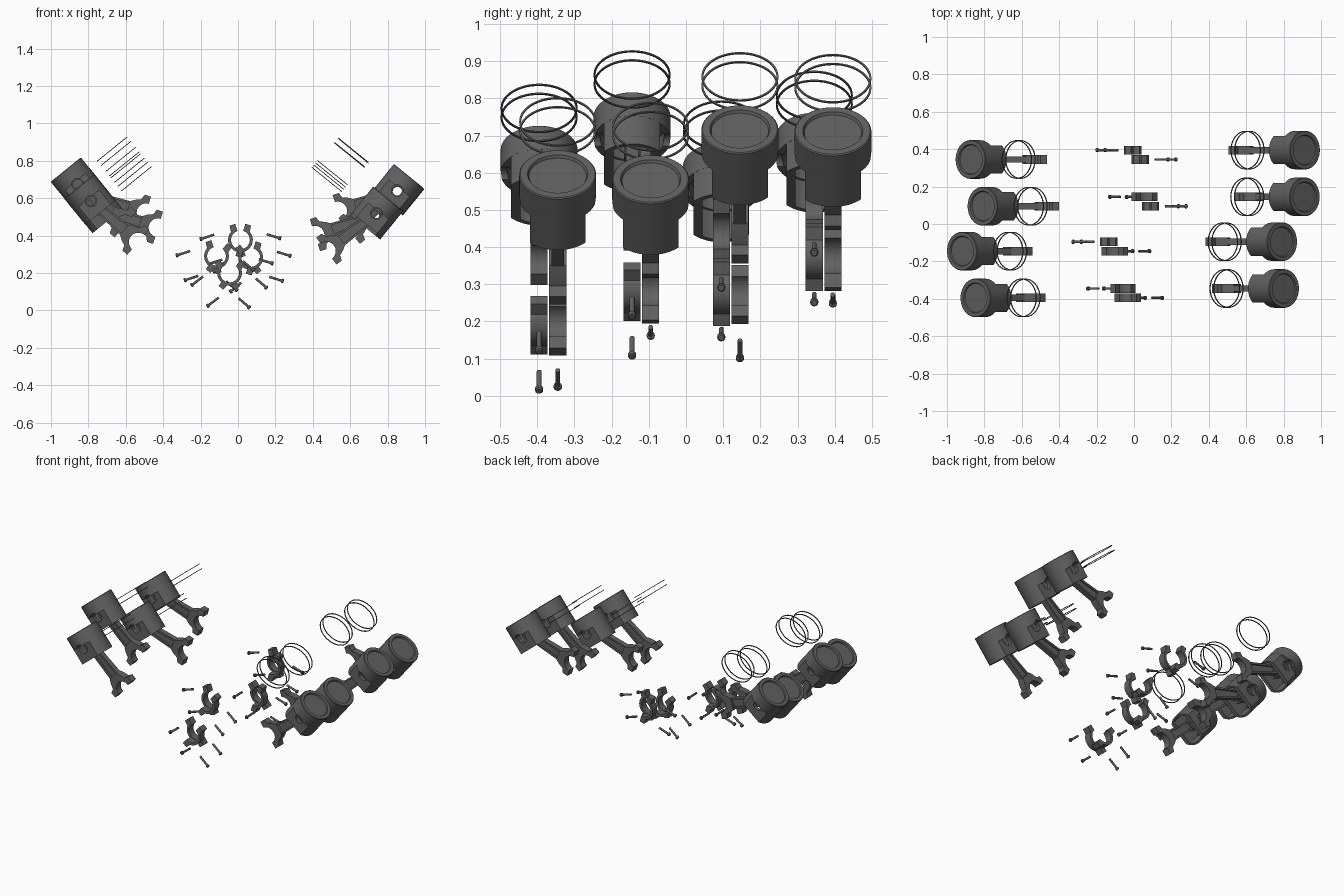
import bpy, bmesh, math
from mathutils import Matrix, Vector

if "Cube" in bpy.data.objects:
    bpy.data.objects.remove(bpy.data.objects["Cube"])

metal = bpy.data.materials.new("dark_grey_metal")
metal.diffuse_color = (0.12, 0.12, 0.12, 1)
metal.use_nodes = True
metal.node_tree.nodes["Principled BSDF"].inputs["Base Color"].default_value = metal.diffuse_color
scene = bpy.context.scene.collection


def evaluated(ob):
    """Mesh copy of a temporary object with modifiers applied; removes the object."""
    scene.objects.link(ob)
    dg = bpy.context.evaluated_depsgraph_get()
    dg.update()
    me = bpy.data.meshes.new_from_object(ob.evaluated_get(dg))
    bpy.data.objects.remove(ob)
    return me


def plate(outlines, z0, z1):
    """Extruded flat profile; extra outlines become holes."""
    cu = bpy.data.curves.new("profile", 'CURVE')
    cu.dimensions, cu.fill_mode, cu.extrude = '2D', 'BOTH', (z1 - z0) / 2
    for pts in outlines:
        sp = cu.splines.new('POLY')
        sp.points.add(len(pts) - 1)
        for p, (x, y) in zip(sp.points, pts):
            p.co = (x, y, 0, 1)
        sp.use_cyclic_u = True
    me = evaluated(bpy.data.objects.new("profile", cu))
    me.transform(Matrix.Translation((0, 0, (z0 + z1) / 2)))
    return me


def lathe(profile, n, closed=False):
    """Spin (radius, z) points about z; open ends are capped."""
    bm = bmesh.new()
    rings = [[bm.verts.new((r * math.cos(a), r * math.sin(a), z))
              for a in (2 * math.pi * i / n for i in range(n))] for r, z in profile]
    pairs = list(zip(rings, rings[1:]))
    if closed:
        pairs.append((rings[-1], rings[0]))
    else:
        bm.faces.new(rings[0])
        bm.faces.new(rings[-1])
    for a, b in pairs:
        for i in range(n):
            bm.faces.new((a[i], a[(i + 1) % n], b[(i + 1) % n], b[i]))
    bmesh.ops.recalc_face_normals(bm, faces=bm.faces)
    me = bpy.data.meshes.new("lathe")
    bm.to_mesh(me)
    return me


def merge(name, meshes):
    """Join meshes, clean them, and shade smooth with sharp edges."""
    bm = bmesh.new()
    for m in meshes:
        bm.from_mesh(m)
    bmesh.ops.remove_doubles(bm, verts=bm.verts, dist=1e-5)
    bmesh.ops.recalc_face_normals(bm, faces=bm.faces)
    for f in bm.faces:
        f.smooth, f.material_index = True, 0
    for e in bm.edges:
        e.smooth = len(e.link_faces) == 2 and e.calc_face_angle(0) < math.radians(30)
    me = bpy.data.meshes.new(name)
    bm.to_mesh(me)
    me.materials.clear()
    me.materials.append(metal)
    return me


def arc(r, a0, a1, n, cx=0, cy=0):
    return [(cx + r * math.cos(math.radians(a0 + (a1 - a0) * i / n)),
             cy + r * math.sin(math.radians(a0 + (a1 - a0) * i / n))) for i in range(n + 1)]


def circle(r, n=40):
    return arc(r, 0, 360, n)[:-1]


def slab(r, half):
    """Circle with flats at y = +-half."""
    a = math.degrees(math.asin(half / r))
    return arc(r, -a, a, 20) + arc(r, 180 - a, 180 + a, 20)


def drill(me, r):
    """Cut the wrist-pin hole along y."""
    cut = bpy.data.objects.new("pin_cutter", lathe([(r, -0.2), (r, 0.2)], 40))
    cut.matrix_world = Matrix.Rotation(math.pi / 2, 4, 'X')
    cut.hide_render = True
    scene.objects.link(cut)
    ob = bpy.data.objects.new("blank", me)
    mod = ob.modifiers.new("pin_hole", 'BOOLEAN')
    mod.operation, mod.solver, mod.object = 'DIFFERENCE', 'EXACT', cut
    out = evaluated(ob)
    bpy.data.objects.remove(cut)
    return out


# Piston: origin at the wrist pin, crown toward +z
R = 0.1035
crown = lathe([(0.086, 0.06), (0.086, 0.017), (R, 0.017), (R, 0.097), (R - 0.003, 0.1),
               (0.081, 0.1), (0.077, 0.092)], 64)
skirt = plate([slab(R - 0.0003, 0.075), slab(0.092, 0.05)], -0.08, 0.065)
piston = merge("piston", [drill(crown, 0.031), drill(skirt, 0.031)])

# Piston ring: thin band
ring = merge("piston_ring", [lathe([(R, -0.002), (R, 0.002), (R - 0.005, 0.002),
                                    (R - 0.005, -0.002)], 64, True)])

# Connecting rod: x runs from the small end to the parting line of the big end
L = 0.335
eye = plate([circle(0.04), circle(0.025)], -0.022, 0.022)
beam = plate([[(0.03, -0.026), (L - 0.08, -0.036), (L - 0.08, 0.036), (0.03, 0.026)],
              [(0.052, -0.016), (0.052, 0.016), (L - 0.092, 0.024), (L - 0.092, -0.024)]],
             -0.017, 0.017)
web = plate([[(0.05, -0.018), (L - 0.09, -0.026), (L - 0.09, 0.026), (0.05, 0.018)]],
            -0.006, 0.006)
fork = plate([[(L - 0.1, -0.034), (L - 0.075, -0.05), (L - 0.045, -0.062), (L - 0.035, -0.09),
               (L, -0.09)] + arc(0.05, -90, -270, 28, L) +
              [(L, 0.09), (L - 0.035, 0.09), (L - 0.045, 0.062), (L - 0.075, 0.05),
               (L - 0.1, 0.034)]], -0.023, 0.023)
# open the small end of the beam so the eye stays clear
beam_cut = plate([circle(0.024)], -0.001, 0.001)
rod = merge("connecting_rod", [eye, beam, web, fork])

# Bearing cap: origin at the crank-pin centre, bulging toward +x
cap = merge("bearing_cap", [plate([[(0, 0.09), (0, 0.05)] + arc(0.05, 90, -90, 28)[1:] +
                                   [(0, -0.09), (0.032, -0.09), (0.035, -0.055)] +
                                   arc(0.066, -56, 56, 24) +
                                   [(0.035, 0.055), (0.032, 0.09)]], -0.023, 0.023)])

# Bolt: along +z with the head at the far end
bolt = merge("rod_bolt", [lathe([(0.0065, -0.04), (0.0065, 0.03)], 16),
                          lathe([(0.011, 0.028), (0.011, 0.038), (0.008, 0.041)], 12)])


def place(name, me, x_axis, y_axis, z_axis, loc):
    ob = bpy.data.objects.new(name, me)
    ob.matrix_world = Matrix.Translation(loc) @ Matrix((x_axis, y_axis, z_axis)).transposed().to_4x4()
    scene.objects.link(ob)


# Each cylinder: side, y, wrist-pin x and z, rod slope (degrees), crank-pin x and z
cylinders = [
    (-1, -0.395, -0.786, 0.585, 41, -0.045, 0.200),
    (1, -0.345, 0.740, 0.519, 37, -0.045, 0.200),
    (-1, -0.145, -0.858, 0.675, 40, -0.115, 0.290),
    (1, -0.095, 0.730, 0.506, 18, -0.115, 0.290),
    (-1, 0.095, -0.748, 0.540, 17, 0.068, 0.283),
    (1, 0.145, 0.851, 0.640, 40, 0.068, 0.283),
    (-1, 0.345, -0.812, 0.620, 17, 0.013, 0.377),
    (1, 0.395, 0.852, 0.635, 18, 0.013, 0.377),
]
tilt = math.radians(39)
Y = Vector((0, 1, 0))
for n, (s, y, px, pz, slope, cx, cz) in enumerate(cylinders, 1):
    up = Vector((s * math.sin(tilt), 0, math.cos(tilt)))
    across = Y.cross(up)
    pin = Vector((px, y, pz))
    place(f"piston_{n}", piston, across, Y, up, pin)
    # pair of rings floating inward of the piston
    shift = Vector((-0.308, 0, 0.128)) if s > 0 else Vector((0.258, 0, 0.098))
    for k in (-1, 1):
        place(f"piston_ring_{n}_{'lower' if k < 0 else 'upper'}", ring, across, Y, up,
              pin + up * (0.1 + 0.0155 * k) + shift)
    # rod, cap and bolts share the rod direction
    a = math.radians(slope)
    u = Vector((-s * math.cos(a), 0, -math.sin(a)))
    v = Y.cross(u)
    crank = Vector((cx, y, cz))
    place(f"connecting_rod_{n}", rod, u, v, Y, pin)
    place(f"bearing_cap_{n}", cap, u, v, Y, crank)
    for k in (-1, 1):
        place(f"rod_bolt_{n}_{'a' if k < 0 else 'b'}", bolt, v, Y, u,
              crank + u * 0.165 + v * 0.07 * k)
